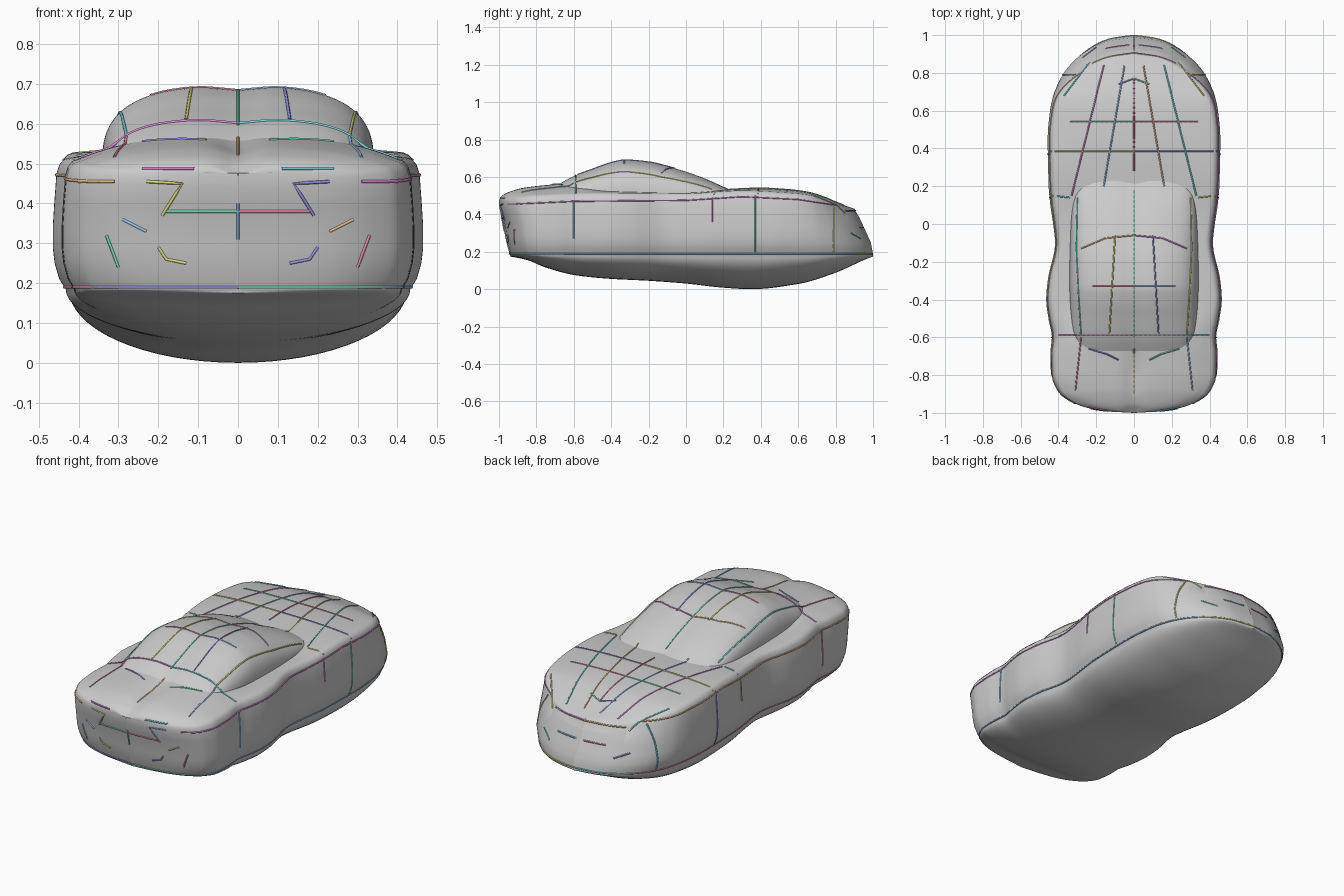
import bpy, bmesh, math
from mathutils import Vector
from mathutils.bvhtree import BVHTree

if "Cube" in bpy.data.objects:
    bpy.data.objects.remove(bpy.data.objects["Cube"])


def curve_at(pts, v):
    """Smooth monotone interpolation through (x, y) points."""
    if v <= pts[0][0]:
        return pts[0][1]
    if v >= pts[-1][0]:
        return pts[-1][1]
    d = [(b[1] - a[1]) / (b[0] - a[0]) for a, b in zip(pts, pts[1:])]
    m = [d[0]] + [2 * a * b / (a + b) if a * b > 0 else 0 for a, b in zip(d, d[1:])] + [d[-1]]
    i = next(k for k in range(len(d)) if v <= pts[k + 1][0])
    (x0, y0), (x1, y1) = pts[i], pts[i + 1]
    w = x1 - x0
    s = (v - x0) / w
    return ((2*s**3 - 3*s*s + 1) * y0 + (s**3 - 2*s*s + s) * w * m[i]
            + (3*s*s - 2*s**3) * y1 + (s**3 - s*s) * w * m[i + 1])


def loft(name, rings, angle=40):
    bm = bmesh.new()
    vs = [[bm.verts.new(p) for p in r] for r in rings]
    n = len(vs[0])
    for a, b in zip(vs, vs[1:]):
        for i in range(n):
            bm.faces.new((a[i], a[(i + 1) % n], b[(i + 1) % n], b[i]))
    bm.faces.new(vs[0])
    bm.faces.new(vs[-1])
    bmesh.ops.remove_doubles(bm, verts=bm.verts, dist=0.0004)
    bmesh.ops.recalc_face_normals(bm, faces=bm.faces)
    me = bpy.data.meshes.new(name)
    bm.to_mesh(me)
    tree = BVHTree.FromBMesh(bm)
    bm.free()
    ob = bpy.data.objects.new(name, me)
    bpy.context.collection.objects.link(ob)
    bpy.ops.object.select_all(action='DESELECT')
    ob.select_set(True)
    bpy.context.view_layer.objects.active = ob
    bpy.ops.object.shade_smooth_by_angle(angle=math.radians(angle))
    return tree


# Lower body: plan width, deck height, shoulder height and keel height along y
WIDTH = [(-1, .002), (-.992, .14), (-.975, .25), (-.94, .34), (-.89, .405), (-.8, .44), (-.7, .443),
         (-.6, .435), (-.5, .453), (-.4, .465), (-.3, .457), (-.1, .418), (0, .428), (.1, .443),
         (.2, .452), (.45, .457), (.6, .445), (.7, .425), (.8, .38), (.87, .325), (.93, .25),
         (.98, .14), (1, .002)]
DECK = [(-1, .49), (-.95, .525), (-.9, .543), (-.75, .56), (-.62, .57), (-.4, .53), (0, .52),
        (.25, .535), (.4, .54), (.55, .532), (.7, .517), (.8, .497), (.9, .465), (1, .43)]
SHOULDER = [(-1, .48), (-.8, .505), (-.5, .515), (0, .512), (.3, .527), (.55, .515), (.7, .503),
            (.85, .465), (1, .42)]
KEEL = [(-1, .175), (-.9, .155), (-.8, .12), (-.6, .075), (-.4, .055), (-.2, .045), (0, .03),
        (.2, .008), (.35, 0), (.6, .028), (.8, .088), (.95, .155), (1, .175)]
# Lean of the nose and tail by height
NOSE = [(.18, 0), (.25, -.012), (.30, -.04), (.36, -.06), (.42, -.095), (.52, -.12)]
TAIL = [(.18, .06), (.25, .04), (.35, .025), (.46, 0), (.5, 0), (.56, .05)]


def body_ring(t):
    w, h = curve_at(WIDTH, t), curve_at(DECK, t)
    s, b = curve_at(SHOULDER, t), curve_at(KEEL, t)
    half = []
    for i in range(17):
        a = math.pi / 2 * i / 16
        half.append((.93 * w * math.sin(a), .185 - (.185 - b) * math.cos(a)))
    for k, z in ((.965, .21), (.99, .25), (1, .29), (1, .34), (.992, .40), (.98, s - .04),
                 (.965, s - .018), (.94, s - .004)):
        half.append((k * w, z))
    for i in range(25):
        u = 1 - i / 24
        x = .91 * u * w
        valley = .02 * math.exp(-(x / .05) ** 2) if t < -.6 else 0
        half.append((x, s + (h - s) * (1 - u ** 3) - valley * min(1, (-.6 - t) * 5)))
    q = max(0, (abs(t) - .5) / .5)
    q = q * q * (3 - 2 * q)
    lean = NOSE if t > 0 else TAIL
    right = [(x, t + q * curve_at(lean, z), z) for x, z in half]
    return right + [(-x, y, z) for x, y, z in right[-2:0:-1]]


steps = 130
body_tree = loft("lower_body", [body_ring(math.sin(math.pi * (i / steps - .5))) for i in range(steps + 1)])

# Cabin: roof line and half width along y
ROOF = [(-.7, .55), (-.66, .575), (-.6, .607), (-.5, .645), (-.4, .68), (-.33, .694), (-.2, .683),
        (-.1, .66), (0, .63), (.1, .594), (.18, .558), (.25, .525)]
CABIN = [(-.7, .29), (-.55, .33), (-.3, .342), (0, .335), (.15, .32), (.25, .28)]


def cabin_ring(y):
    h, w, base = curve_at(ROOF, y), curve_at(CABIN, y), .48
    ring = []
    for i in range(49):
        a = math.pi * i / 48
        c, s = math.cos(a), math.sin(a)
        x = w * math.copysign(abs(c) ** .7, c)
        dip = .01 * math.exp(-(x / .06) ** 2)
        ring.append((x, y, base + (h - base) * max(s, 0) ** .66 - dip))
    return ring


cabin_tree = loft("cabin", [cabin_ring(-.7 + .95 * i / 60) for i in range(61)])

# Coloured panel lines, projected onto the surface from top, side, rear or nose
COLOURS = [(.8, .25, .4), (.2, .7, .45), (.3, .3, .8), (.7, .7, .2), (.2, .7, .75),
           (.75, .25, .7), (.8, .5, .25), (.3, .55, .85)]
mats = []
for i, c in enumerate(COLOURS):
    m = bpy.data.materials.new("line_colour_%d" % i)
    m.diffuse_color = (*c, 1)
    m.use_nodes = True
    m.node_tree.nodes["Principled BSDF"].inputs["Base Color"].default_value = m.diffuse_color
    mats.append(m)
VIEWS = {'top': (lambda a, b: (a, b, 3), (0, 0, -1)), 'side': (lambda a, b: (3, a, b), (-1, 0, 0)),
         'rear': (lambda a, b: (a, -3, b), (0, 1, 0)), 'nose': (lambda a, b: (a, 3, b), (0, -1, 0))}
count = 0


def tube(name, pts):
    global count
    cu = bpy.data.curves.new(name, 'CURVE')
    cu.dimensions = '3D'
    cu.bevel_depth = .004
    cu.bevel_resolution = 1
    cu.use_fill_caps = True
    sp = cu.splines.new('POLY')
    sp.points.add(len(pts) - 1)
    for p, v in zip(sp.points, pts):
        p.co = (*v, 1)
    cu.materials.append(mats[count % len(mats)])
    count += 1
    bpy.context.collection.objects.link(bpy.data.objects.new(name, cu))


def line(name, view, *path):
    start, d = VIEWS[view]
    pts = []
    for a, b in zip(path, path[1:]):
        n = max(2, int(math.dist(a, b) / .025))
        for i in range(n + 1):
            p = Vector(a).lerp(Vector(b), i / n)
            o = Vector(start(*p))
            hits = [r for r in (tr.ray_cast(o, Vector(d)) for tr in (body_tree, cabin_tree)) if r[0]]
            if hits:
                pts.append(min(hits, key=lambda r: r[3])[0])
    if len(pts) < 2:
        return
    tube(name, pts)
    if max(abs(p.x) for p in pts) > .01:
        tube(name + "_mirror", [Vector((-p.x, p.y, p.z)) for p in pts])


line("hood_cross_line", 'top', (0, .54), (.34, .54))
line("hood_seam", 'top', (0, .385), (.44, .385))
line("hood_edge", 'top', (.16, .84), (.33, .15))
line("hood_crease", 'top', (.05, .84), (.16, .2))
line("hood_centre", 'top', (0, .77), (0, .28))
line("hood_tip", 'top', (0, .77), (.08, .74))
line("fender_crease", 'top', (.24, .85), (.37, .68))
line("nose_lip", 'nose', (0, .42), (.22, .42))
line("grille_line", 'nose', (0, .33), (.15, .33))
line("nose_vent", 'nose', (.2, .27), (.27, .3))
line("cowl_line", 'top', (.34, .14), (.43, .15))
line("windscreen_top", 'top', (0, -.06), (.15, -.075), (.28, -.13))
line("roof_cross_line", 'top', (0, -.33), (.22, -.33))
line("roof_centre", 'top', (0, .18), (0, -.6))
line("roof_rib", 'top', (.1, -.06), (.13, -.58))
line("roof_rear_edge", 'top', (0, -.59), (.4, -.59))
line("deck_centre", 'top', (0, -.66), (0, -.9))
line("deck_edge", 'top', (.28, -.6), (.31, -.88))
line("deck_vent", 'top', (.08, -.72), (.14, -.69), (.24, -.66))
line("roof_rail", 'top', (.30, .14), (.305, -.13), (.295, -.35), (.28, -.59))
line("belt_line", 'side', (-.93, .455), (-.6, .47), (0, .475), (.3, .495), (.6, .48), (.8, .45))
line("sill_line", 'side', (-.92, .19), (.95, .19))
line("front_wing_seam", 'side', (.37, .2), (.37, .5))
line("front_corner_seam", 'side', (.79, .2), (.79, .44))
line("door_front_seam", 'side', (.14, .36), (.14, .49))
line("door_rear_seam", 'side', (-.6, .27), (-.6, .47))
line("rear_sill_line", 'rear', (0, .19), (.38, .19))
line("nose_sill_line", 'nose', (0, .19), (.27, .19))
line("tail_lamp_line", 'rear', (.31, .455), (.4, .455))
line("tail_centre", 'rear', (0, .31), (0, .4))
line("plate_top", 'rear', (0, .38), (.18, .38))
line("plate_side", 'rear', (.19, .37), (.14, .45), (.23, .455))
line("tail_spoiler_line", 'rear', (.11, .488), (.24, .488))
line("tail_vent", 'rear', (.23, .33), (.29, .36))
line("tail_corner_vent", 'rear', (.3, .24), (.33, .32))
line("diffuser_line", 'rear', (.13, .25), (.18, .26), (.2, .29))
